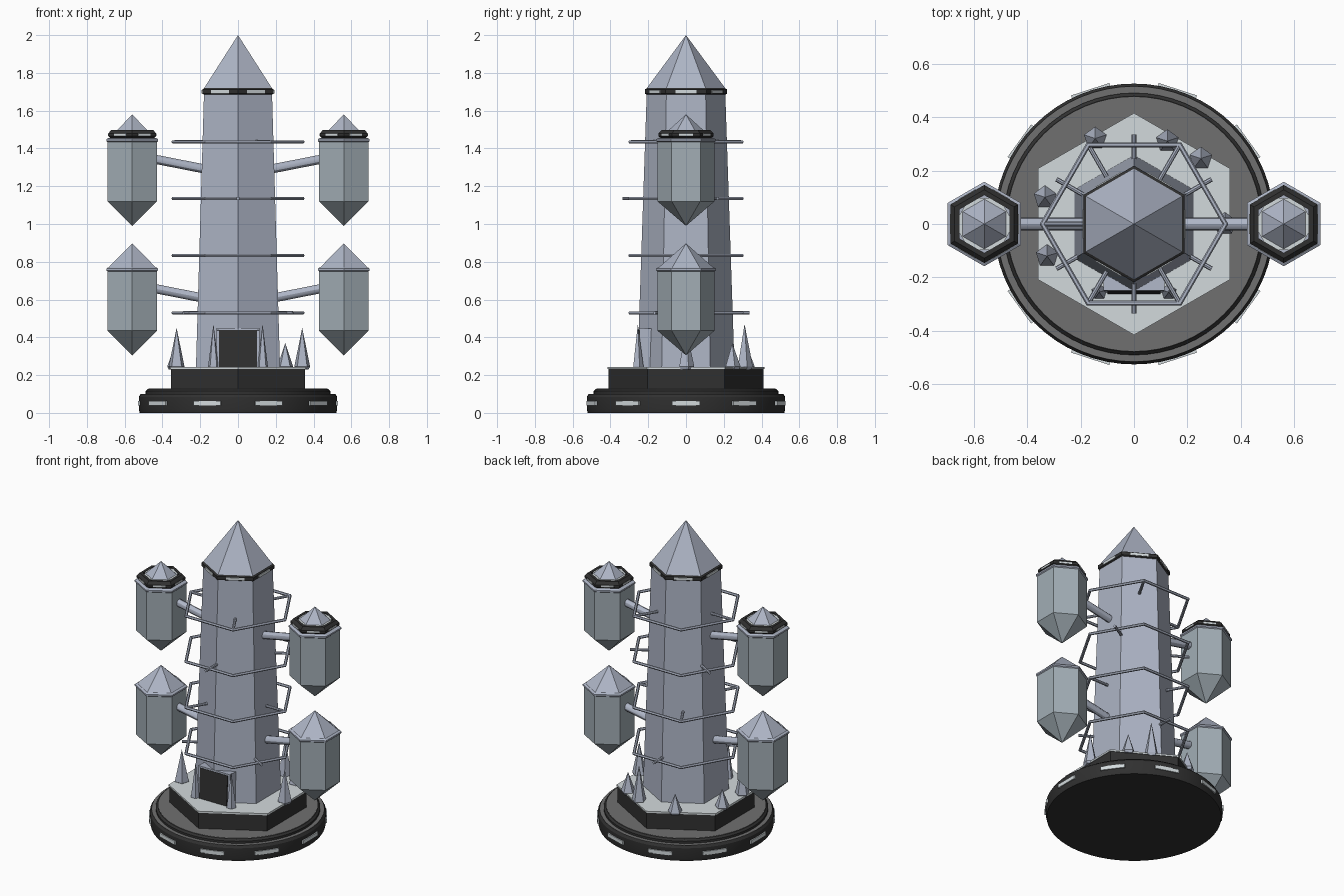
import bpy, bmesh
from math import sin, cos, pi, radians
from mathutils import Vector, Matrix

if "Cube" in bpy.data.objects:
    bpy.data.objects.remove(bpy.data.objects["Cube"])


def material(name, rgb):
    m = bpy.data.materials.new(name)
    m.diffuse_color = (*rgb, 1)
    m.use_nodes = True
    m.node_tree.nodes["Principled BSDF"].inputs["Base Color"].default_value = m.diffuse_color
    return m


STEEL = material("steel", (0.42, 0.46, 0.56))
POD = material("pod_steel", (0.36, 0.42, 0.46))
DARK = material("dark", (0.03, 0.03, 0.03))
GREY = material("base_grey", (0.16, 0.16, 0.16))
PALE = material("pale", (0.65, 0.7, 0.72))


def finish(name, bm, mat, smooth=False):
    bmesh.ops.recalc_face_normals(bm, faces=bm.faces)
    me = bpy.data.meshes.new(name)
    bm.to_mesh(me)
    bm.free()
    me.materials.append(mat)
    ob = bpy.data.objects.new(name, me)
    bpy.context.collection.objects.link(ob)
    if smooth:
        bpy.ops.object.select_all(action='DESELECT')
        ob.select_set(True)
        bpy.context.view_layer.objects.active = ob
        bpy.ops.object.shade_smooth_by_angle(angle=radians(30))
    return ob


def turned(name, profile, mat, n=6, phase=pi / 2, at=(0, 0, 0), closed=False, smooth=False):
    """Spin an (r, z) profile with n sides; open ends are capped, r = 0 gives a tip."""
    bm = bmesh.new()
    rows = []
    for r, z in profile:
        k = 1 if r == 0 else n
        rows.append([bm.verts.new((at[0] + r * cos(phase + 2 * pi * i / n),
                                   at[1] + r * sin(phase + 2 * pi * i / n), at[2] + z)) for i in range(k)])
    pairs = list(zip(rows, rows[1:])) + ([(rows[-1], rows[0])] if closed else [])
    for a, b in pairs:
        for i in range(n):
            j = (i + 1) % n
            if len(a) == 1:
                bm.faces.new((a[0], b[j], b[i]))
            elif len(b) == 1:
                bm.faces.new((a[i], a[j], b[0]))
            else:
                bm.faces.new((a[i], a[j], b[j], b[i]))
    if not closed:
        for row in (rows[0], rows[-1]):
            if len(row) > 2:
                bm.faces.new(row)
    return finish(name, bm, mat, smooth)


def box(name, size, matrix, mat):
    bm = bmesh.new()
    bmesh.ops.create_cube(bm, size=1, matrix=matrix @ Matrix.Diagonal((*size, 1)))
    return finish(name, bm, mat)


def rod(name, a, b, r, mat, n=8):
    a, b = Vector(a), Vector(b)
    bm = bmesh.new()
    rot = (b - a).to_track_quat('Z', 'Y').to_matrix().to_4x4()
    bmesh.ops.create_cone(bm, cap_ends=True, segments=n, radius1=r, radius2=r, depth=(b - a).length,
                          matrix=Matrix.Translation((a + b) / 2) @ rot)
    return finish(name, bm, mat, True)


def panels(name, count, start, r, z, size, mat, x=0):
    """Flat light panels set around a rim."""
    for i in range(count):
        m = (Matrix.Translation((x, 0, z)) @ Matrix.Rotation(start + 2 * pi * i / count, 4, 'Z')
             @ Matrix.Translation((r, 0, 0)))
        box(f"{name}_{i}", size, m, mat)


# round base with light panels, and hexagonal plinth
turned("base_disc", [(0.52, 0), (0.525, 0.02), (0.525, 0.085), (0.515, 0.10)], DARK, 64, smooth=True)
turned("base_deck", [(0.514, 0.09), (0.514, 0.101), (0.49, 0.101)], GREY, 64, smooth=True)
turned("base_step", [(0.49, 0.10), (0.49, 0.115), (0.478, 0.126)], DARK, 64, smooth=True)
turned("step_deck", [(0.475, 0.12), (0.475, 0.128)], GREY, 64, smooth=True)
panels("base_light", 10, 0, 0.519, 0.05, (0.022, 0.15, 0.024), PALE)
turned("plinth", [(0.41, 0.12), (0.41, 0.235)], DARK)
turned("plinth_top", [(0.415, 0.232), (0.415, 0.243)], PALE)

# tower shaft, dark collar and pointed roof
turned("tower", [(0.257, 0.24), (0.207, 1.72)], STEEL)
turned("collar", [(0.205, 1.683), (0.218, 1.69), (0.218, 1.712), (0.205, 1.72)], DARK)
panels("collar_light", 6, 0, 0.187, 1.70, (0.012, 0.11, 0.017), PALE)
turned("roof", [(0.207, 1.72), (0, 2.0)], STEEL)

# doorway leaning with the shaft
lean = Matrix.Translation((0, -0.262, 0.24)) @ Matrix.Rotation(radians(-3), 4, 'X')
box("door", (0.2, 0.11, 0.2), lean @ Matrix.Translation((0, 0.055, 0.1)), DARK)
box("door_lintel", (0.23, 0.1, 0.012), lean @ Matrix.Translation((0, 0.052, 0.204)), STEEL)
for s in (-1, 1):
    box("door_jamb", (0.014, 0.1, 0.2), lean @ Matrix.Translation((s * 0.107, 0.056, 0.1)), STEEL)

# hexagonal hoops, three spokes each, turned 30 degrees per level
for k, z in enumerate((0.53, 0.833, 1.135, 1.435)):
    tube = [(0.342 + 0.011 * cos(t * pi / 3), z + 0.009 * sin(t * pi / 3)) for t in range(6)]
    turned(f"hoop_{k}", tube, STEEL, phase=0, closed=True)
    for j in range(3):
        a = radians(90 + 30 * k + 120 * j)
        rod(f"hoop_spoke_{k}_{j}", (0.17 * cos(a), 0.17 * sin(a), z),
            (0.335 * cos(a), 0.335 * sin(a), z), 0.009, STEEL)

# side pods on sloping arms
for s, side in ((-1, "left"), (1, "right")):
    x = s * 0.56
    for z, level in ((0.305, "lower"), (0.99, "upper")):
        name = f"{side}_{level}_pod"
        turned(name, [(0, 0), (0.151, 0.13), (0.151, 0.455)], POD, at=(x, 0, z))
        turned(name + "_lip", [(0.15, 0.443), (0.158, 0.449), (0.158, 0.459), (0.146, 0.466)],
               STEEL, at=(x, 0, z))
        rod(name + "_arm", (s * 0.17, 0, z + 0.3), (s * 0.435, 0, z + 0.352), 0.024, STEEL, 12)
        if level == "lower":
            turned(name + "_roof", [(0.148, 0.462), (0, 0.592)], STEEL, at=(x, 0, z))
        else:
            turned(name + "_ring", [(0.135, 0.466), (0.146, 0.475), (0.146, 0.49), (0.128, 0.508),
                                    (0.108, 0.508), (0.108, 0.466)], DARK, at=(x, 0, z), closed=True)
            panels(name + "_light", 6, 0, 0.124, z + 0.482, (0.01, 0.075, 0.012), PALE, x)
            turned(name + "_plate", [(0.112, 0.46), (0.112, 0.506)], PALE, phase=0, at=(x, 0, z))
            turned(name + "_roof", [(0.093, 0.506), (0, 0.59)], STEEL, at=(x, 0, z))

# spikes standing round the plinth: x, y, tip height
spikes = [(0.34, 0, 0.45), (0.25, 0.245, 0.37), (0.125, 0.31, 0.47), (-0.145, 0.32, 0.36),
          (-0.333, 0.1, 0.36), (-0.325, -0.12, 0.45), (-0.13, -0.255, 0.47), (0.13, -0.255, 0.47)]
for i, (x, y, tip) in enumerate(spikes):
    r = 0.044 if i < 6 else 0.03
    turned(f"spike_{i}", [(r * 0.8, 0.23), (r, 0.245), (0, tip)], STEEL, 5, at=(x, y, 0))
